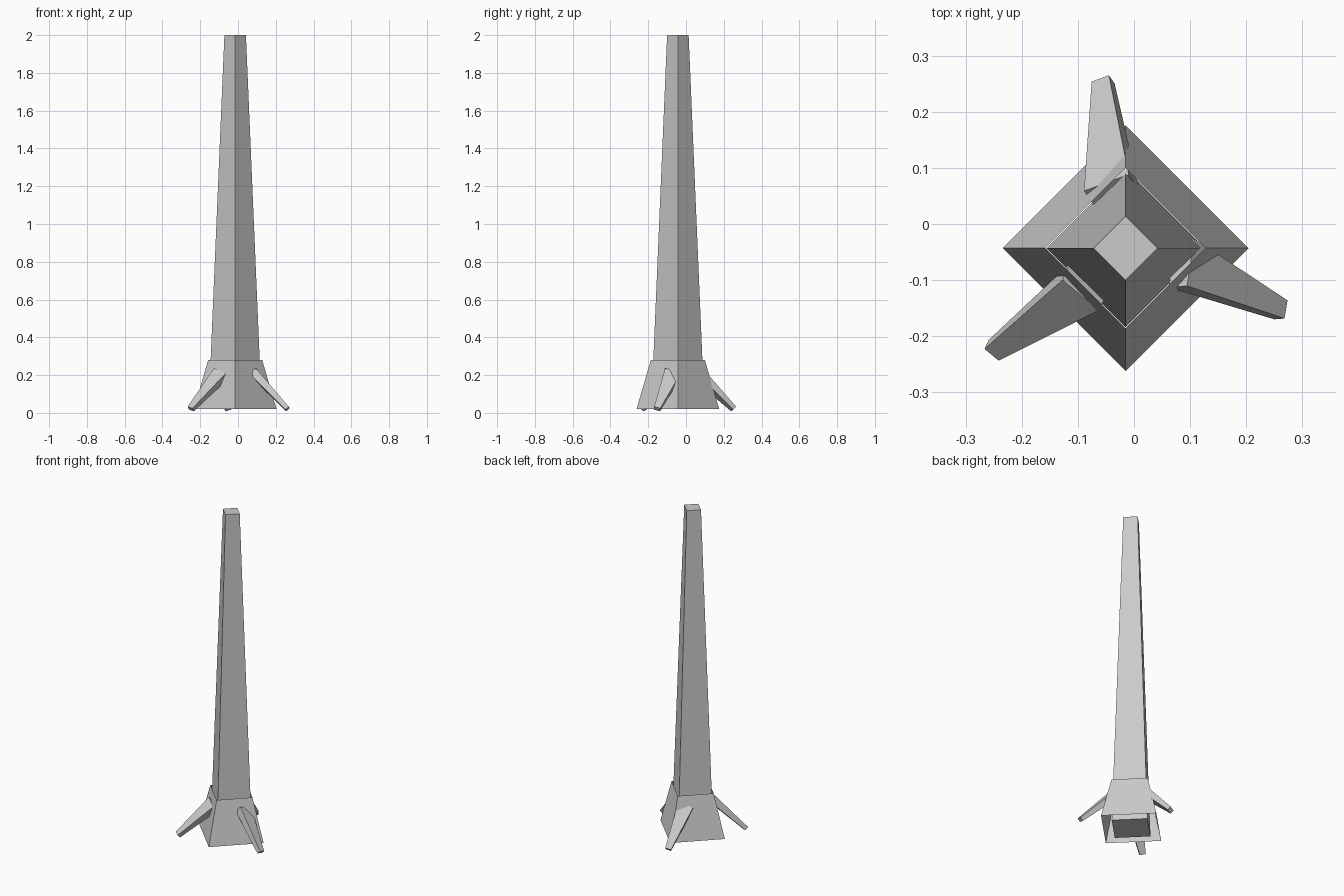
import bpy, bmesh, math
from mathutils import Vector, Matrix

if "Cube" in bpy.data.objects:
    bpy.data.objects.remove(bpy.data.objects["Cube"])

CX, CY = -0.015, -0.043

grey = bpy.data.materials.new("stone grey")
grey.diffuse_color = (0.6, 0.6, 0.6, 1)
grey.use_nodes = True
grey.node_tree.nodes["Principled BSDF"].inputs["Base Color"].default_value = grey.diffuse_color


def finish(name, bm):
    me = bpy.data.meshes.new(name)
    bmesh.ops.recalc_face_normals(bm, faces=bm.faces)
    bm.to_mesh(me)
    bm.free()
    me.materials.append(grey)
    ob = bpy.data.objects.new(name, me)
    bpy.context.collection.objects.link(ob)
    return ob


def tapered(name, r0, z0, r1, z1, caps):
    """Four-sided taper with its corners on the x and y axes."""
    bm = bmesh.new()
    rings = []
    for r, z in ((r0, z0), (r1, z1)):
        rings.append([bm.verts.new((CX + r * math.cos(i * math.pi / 2),
                                    CY + r * math.sin(i * math.pi / 2), z))
                      for i in range(4)])
    for i in range(4):
        j = (i + 1) % 4
        bm.faces.new((rings[0][i], rings[0][j], rings[1][j], rings[1][i]))
    if caps:
        for ring in rings:
            bm.faces.new(ring)
    return finish(name, bm)


def root(name, tip, inner):
    """Flattened tapering prong, rolled about its own axis."""
    tip, inner = Vector(tip), Vector(inner)
    out = (tip - inner).normalized()
    side = Vector((0, 0, 1)).cross(out).normalized()
    up = out.cross(side)
    roll = Matrix.Rotation(math.radians(-22), 3, out)
    side, up = roll @ side, roll @ up
    # the roll lowers the anticlockwise side
    if side.z > 0:
        roll = Matrix.Rotation(math.radians(44), 3, out)
        side, up = roll @ side, roll @ up
    bm = bmesh.new()
    rings = []
    for p, w, t in ((tip, 0.017, 0.012), (inner, 0.044, 0.022)):
        rings.append([bm.verts.new(p + side * a * w + up * b * t)
                      for a, b in ((1, 1), (-1, 1), (-1, -1), (1, -1))])
    for i in range(4):
        j = (i + 1) % 4
        bm.faces.new((rings[0][i], rings[0][j], rings[1][j], rings[1][i]))
    for ring in rings:
        bm.faces.new(ring)
    return finish(name, bm)


# Tall shaft and the open skirt around its foot
tapered("shaft", 0.141, 0.02, 0.057, 2.0, True)
tapered("skirt", 0.219, 0.02, 0.143, 0.28, False)

# Three prongs spreading from the skirt
root("left_prong", (-0.25, -0.225, 0.021), (-0.088, -0.112, 0.21))
root("right_prong", (0.262, -0.153, 0.021), (0.085, -0.07, 0.21))
root("back_prong", (-0.055, 0.252, 0.021), (-0.04, 0.06, 0.21))
